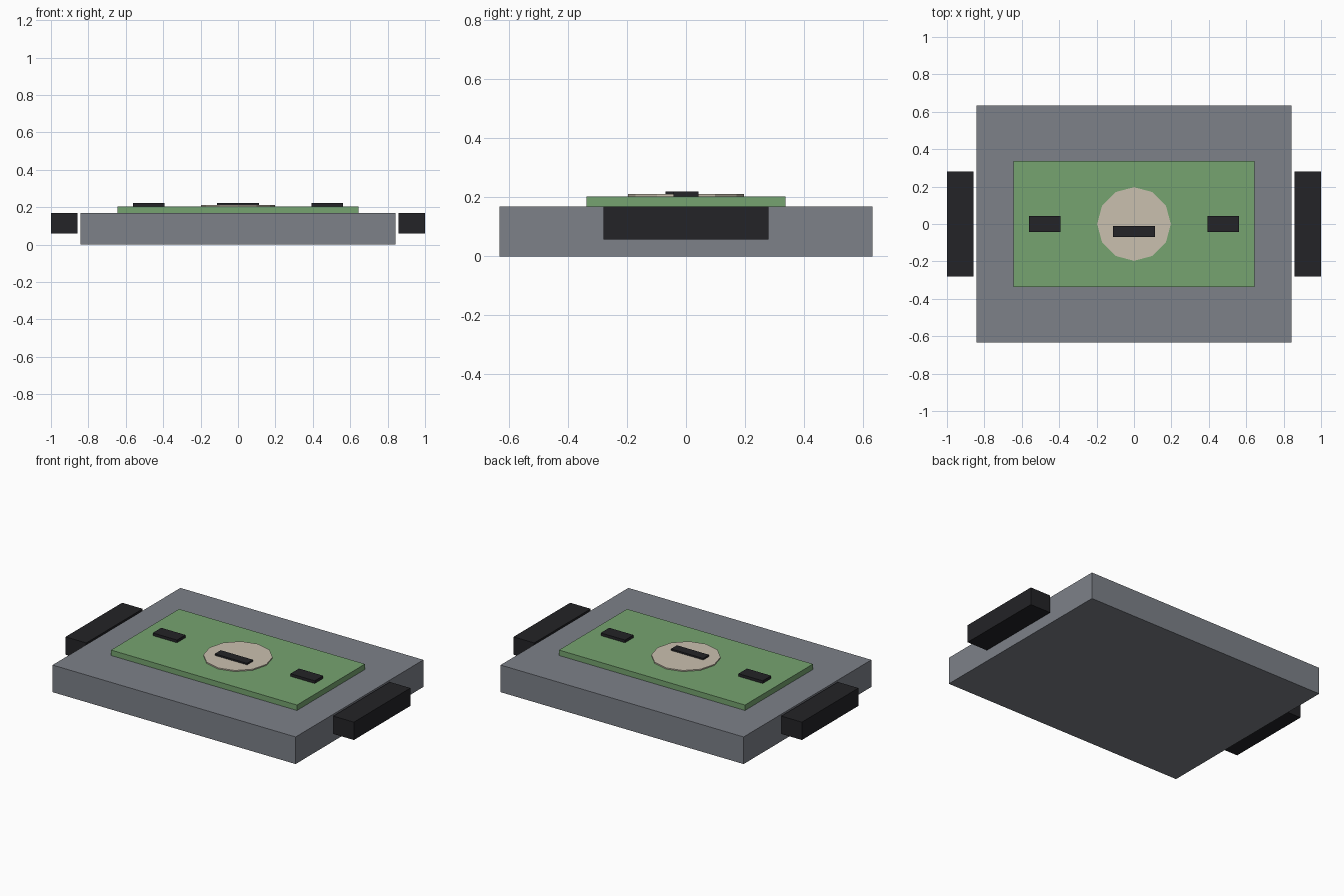
import bpy

if "Cube" in bpy.data.objects:
    bpy.data.objects.remove(bpy.data.objects["Cube"])


def material(name, rgb):
    m = bpy.data.materials.new(name)
    m.diffuse_color = (*rgb, 1.0)
    m.use_nodes = True
    m.node_tree.nodes["Principled BSDF"].inputs["Base Color"].default_value = m.diffuse_color
    return m


slate = material("slate", (0.205, 0.22, 0.25))
green = material("green", (0.18, 0.37, 0.16))
cream = material("cream", (0.59, 0.53, 0.43))
black = material("black", (0.017, 0.017, 0.02))


def finish(name, mat):
    ob = bpy.context.object
    ob.name = name
    ob.data.materials.append(mat)
    return ob


def box(name, mat, x, y, z):
    """Box from (min, max) ranges on each axis."""
    ranges = (x, y, z)
    bpy.ops.mesh.primitive_cube_add(size=1, location=[(a + b) / 2 for a, b in ranges])
    ob = bpy.context.object
    ob.scale = [b - a for a, b in ranges]
    bpy.ops.object.transform_apply(location=False, rotation=False, scale=True)
    return finish(name, mat)


# Main slab and raised panel
box("body", slate, (-0.843, 0.843), (-0.633, 0.633), (0, 0.17))
box("top_panel", green, (-0.645, 0.645), (-0.337, 0.337), (0.17, 0.204))

# Twelve-sided dial with its pointer bar
bpy.ops.mesh.primitive_cylinder_add(vertices=12, radius=0.197, depth=0.007,
                                    location=(0, 0, 0.2075))
finish("dial", cream)
box("dial_bar", black, (-0.112, 0.112), (-0.07, -0.011), (0.211, 0.221))

# Side grips and small panel blocks, one per side
for side, s in (("left", -1), ("right", 1)):
    box(f"{side}_grip", black, sorted((s * 0.857, s * 1.0)), (-0.28, 0.28), (0.058, 0.17))
    box(f"{side}_block", black, sorted((s * 0.394, s * 0.562)), (-0.042, 0.042), (0.204, 0.221))
